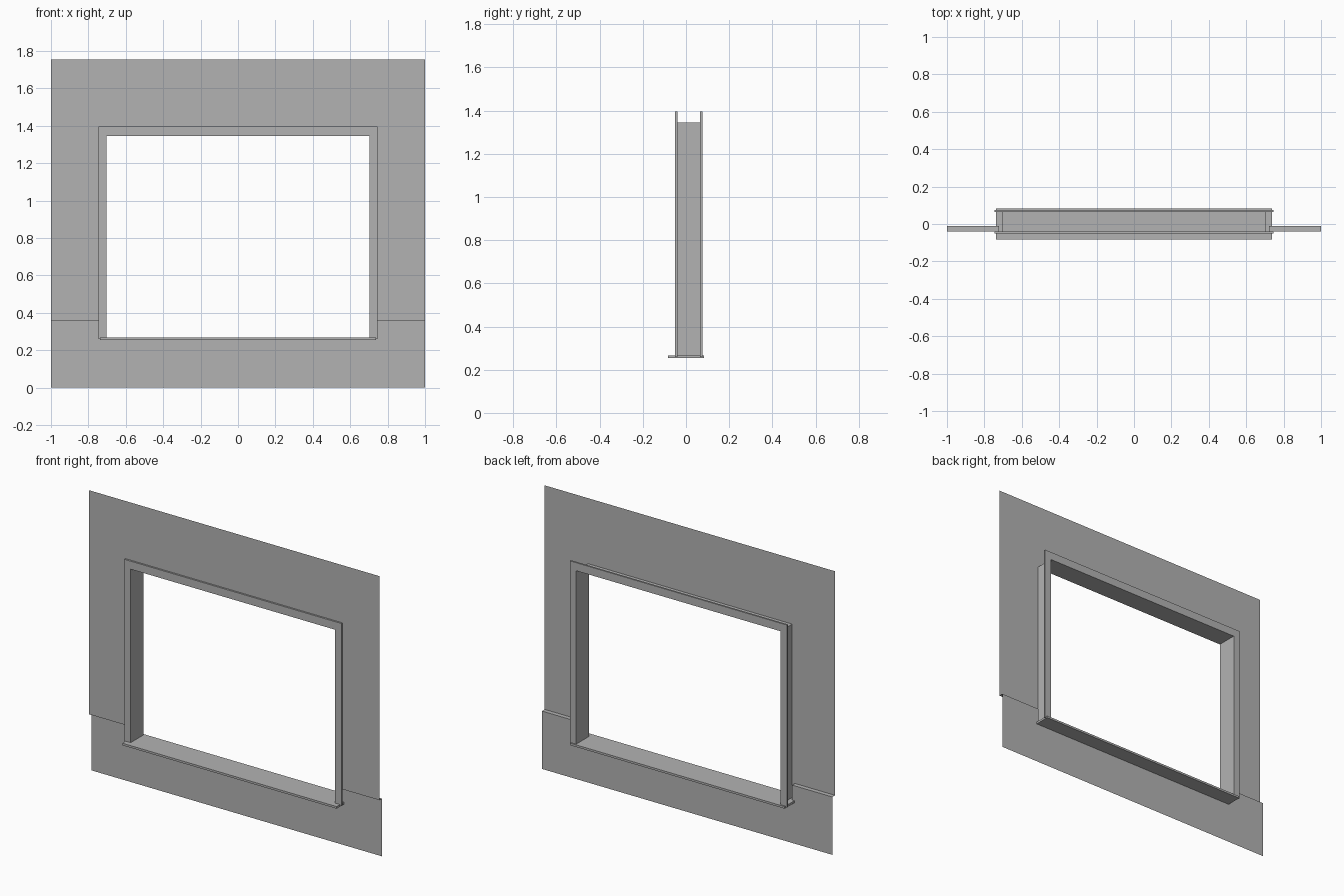
import bpy
import bmesh

cube = bpy.data.objects.get("Cube")
if cube:
    bpy.data.objects.remove(cube, do_unlink=True)

grey = bpy.data.materials.new("plain_grey")
grey.use_nodes = True
colour = (0.45, 0.45, 0.45, 1)
grey.diffuse_color = colour
grey.node_tree.nodes["Principled BSDF"].inputs["Base Color"].default_value = colour

# Shared measurements
HOLE_X, HOLE_TOP = 0.723, 1.37
OUTER_X, OUTER_TOP = 0.747, 1.396
INNER_X, INNER_TOP = 0.703, 1.346
SILL_BOTTOM, SILL_TOP = 0.254, 0.267
WALL_TOP, LEDGE_Z = 1.754, 0.36
UPPER_Y, LOWER_Y = -0.039, -0.012


def make_object(name, polygons, depth=0):
    """Build flat polygons, optionally extruded along +y."""
    bm = bmesh.new()
    for points in polygons:
        bm.faces.new([bm.verts.new(p) for p in points])
    bmesh.ops.remove_doubles(bm, verts=bm.verts, dist=0.0001)
    if depth:
        result = bmesh.ops.extrude_face_region(bm, geom=bm.faces[:])
        moved = [g for g in result["geom"] if isinstance(g, bmesh.types.BMVert)]
        bmesh.ops.translate(bm, verts=moved, vec=(0, depth, 0))
    bmesh.ops.recalc_face_normals(bm, faces=bm.faces)
    mesh = bpy.data.meshes.new(name)
    bm.to_mesh(mesh)
    bm.free()
    mesh.materials.append(grey)
    obj = bpy.data.objects.new(name, mesh)
    bpy.context.collection.objects.link(obj)
    return obj


def upright(y, x0, x1, z0, z1):
    return [(x0, y, z0), (x1, y, z0), (x1, y, z1), (x0, y, z1)]


def arch(y, ox, top, ix, itop, bottom):
    """Three-sided frame: an inverted U, open at the bottom."""
    outline = [(-ox, bottom), (-ox, top), (ox, top), (ox, bottom),
               (ix, bottom), (ix, itop), (-ix, itop), (-ix, bottom)]
    return [(x, y, z) for x, z in outline]


# Thin wall sheets: upper, stepped ledge and lower
make_object("upper_wall", [arch(UPPER_Y, 1, WALL_TOP, HOLE_X, HOLE_TOP, LEDGE_Z)])
make_object("wall_ledge", [
    [(s, UPPER_Y, LEDGE_Z), (s * HOLE_X, UPPER_Y, LEDGE_Z),
     (s * HOLE_X, LOWER_Y, LEDGE_Z), (s, LOWER_Y, LEDGE_Z)] for s in (-1, 1)])
lower_outline = [(-1, 0), (1, 0), (1, LEDGE_Z), (HOLE_X, LEDGE_Z),
                 (HOLE_X, 0.26), (-HOLE_X, 0.26), (-HOLE_X, LEDGE_Z), (-1, LEDGE_Z)]
make_object("lower_wall", [[(x, LOWER_Y, z) for x, z in lower_outline]])

# Front and back casings
for name, y, depth in (("front_casing", -0.051, 0.011), ("back_casing", 0.065, 0.011)):
    make_object(name, [arch(y, OUTER_X, OUTER_TOP, INNER_X, INNER_TOP, 0.26)], depth)

# Thin lining between the casings
y0, y1 = -0.045, 0.07
corners = [(-INNER_X, 0.26), (-INNER_X, INNER_TOP), (INNER_X, INNER_TOP), (INNER_X, 0.26)]
make_object("opening_lining", [
    [(a[0], y0, a[1]), (b[0], y0, b[1]), (b[0], y1, b[1]), (a[0], y1, a[1])]
    for a, b in zip(corners, corners[1:])])

# Projecting sill
make_object("sill", [upright(-0.084, -0.738, 0.738, SILL_BOTTOM, SILL_TOP)], 0.168)
